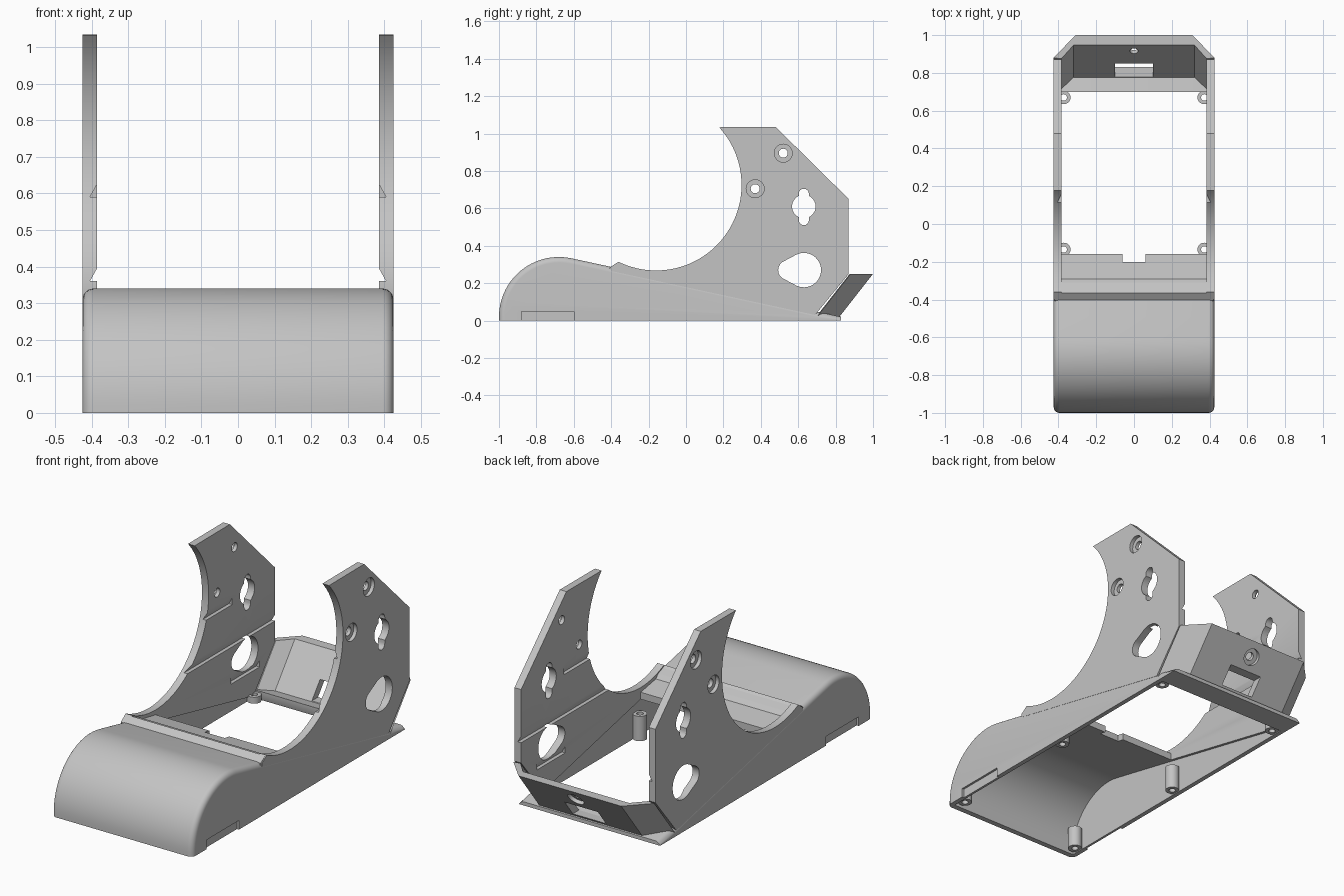
import bpy, bmesh, math
from mathutils import Vector

cube = bpy.data.objects.get("Cube")
if cube:
    bpy.data.objects.remove(cube, do_unlink=True)

grey = bpy.data.materials.new("light_grey_plastic")
grey.use_nodes = True
colour = (0.55, 0.55, 0.55, 1)
grey.diffuse_color = colour
grey.node_tree.nodes["Principled BSDF"].inputs["Base Color"].default_value = colour


def loft(name, rings, closed=False):
    """Join matching rings of points; cap the ends unless closed."""
    bm = bmesh.new()
    vs = [[bm.verts.new(p) for p in r] for r in rings]
    n = len(vs[0])
    pairs = list(zip(vs, vs[1:])) + ([(vs[-1], vs[0])] if closed else [])
    for a, b in pairs:
        for i in range(n):
            j = (i + 1) % n
            bm.faces.new((a[i], a[j], b[j], b[i]))
    if not closed:
        bm.faces.new(vs[0])
        bm.faces.new(vs[-1])
    bmesh.ops.recalc_face_normals(bm, faces=bm.faces)
    me = bpy.data.meshes.new(name)
    bm.to_mesh(me)
    bm.free()
    me.materials.append(grey)
    ob = bpy.data.objects.new(name, me)
    bpy.context.collection.objects.link(ob)
    return ob


def prism(name, yz, x0, x1):
    return loft(name, [[(x, y, z) for y, z in yz] for x in (x0, x1)])


def box(name, x0, x1, y0, y1, z0, z1):
    return prism(name, [(y0, z0), (y1, z0), (y1, z1), (y0, z1)], x0, x1)


def rod(name, start, end, radius, sides=32):
    a, b = Vector(start), Vector(end)
    q = (b - a).to_track_quat('Z', 'Y')
    ring = [q @ Vector((radius * math.cos(t), radius * math.sin(t), 0))
            for t in (math.tau * i / sides for i in range(sides))]
    return loft(name, [[p + c for c in ring] for p in (a, b)])


def activate(ob):
    bpy.ops.object.select_all(action='DESELECT')
    bpy.context.view_layer.objects.active = ob
    ob.select_set(True)


def cut(ob, *cutters):
    for c in cutters:
        m = ob.modifiers.new("cut", 'BOOLEAN')
        m.operation, m.solver, m.object = 'DIFFERENCE', 'EXACT', c
        activate(ob)
        bpy.ops.object.modifier_apply(modifier=m.name)
        bpy.data.objects.remove(c, do_unlink=True)


def smooth(ob):
    activate(ob)
    bpy.ops.object.shade_smooth_by_angle(angle=math.radians(30))


def arc(cy, cz, r, a0, a1, n):
    return [(cy + r * math.cos(math.radians(a0 + (a1 - a0) * i / n)),
             cz + r * math.sin(math.radians(a0 + (a1 - a0) * i / n))) for i in range(n + 1)]


def slope(y):
    return 0.333 - 0.217 * (y + 0.612)


HALF, INNER = 0.425, 0.385
CROWN = (-0.68, 0.02)
TAIL = 0.83


# Base shell: rounded nose, long falling top, softened side edges
def base_ring(x, inset):
    pts = [(-1 + inset, 0)] + arc(*CROWN, 0.32 - inset, 180, 77.8, 26)
    for i in range(1, 13):
        y = -0.612 + (TAIL + 0.612) * i / 12
        pts.append((y, max(slope(y) - inset, 0.004)))
    pts.append((TAIL, 0))
    return [(x, y, z) for y, z in pts]


ROUND = 0.03
side = [(HALF - ROUND + ROUND * math.sin(t), ROUND * (1 - math.cos(t)))
        for t in (math.pi / 2 * i / 6 for i in range(7))]
rings = [base_ring(-x, d) for x, d in reversed(side)] + [base_ring(x, d) for x, d in side]
base = loft("base_shell", rings)

cavity = [(-0.97, -0.05)] + arc(*CROWN, 0.29, 180, 77.8, 26)
cavity += [(0.70, slope(0.70) - 0.03), (0.72, -0.05)]
cut(base, prism("cavity_cutter", cavity, -0.4, 0.4),
    box("opening_cutter", -INNER, INNER, -0.16, 0.70, -0.1, 0.5),
    box("cable_notch_cutter", -0.06, 0.06, -0.20, -0.1, -0.1, 0.5))
# Shallow grip recesses low on each side
for s in (-1, 1):
    cut(base, box("recess_cutter", s * 0.413, s * 0.5, -0.88, -0.60, -0.05, 0.05))
smooth(base)

# Raised crossbar in front of the opening
bar = prism("crossbar", [(-0.41, 0.27), (-0.405, 0.286), (-0.365, 0.312), (-0.35, 0.302),
                         (-0.31, 0.287), (-0.29, 0.265), (-0.16, 0.242), (-0.16, 0.21)],
            -0.42, 0.42)
cut(bar, box("bar_notch_cutter", -0.06, 0.06, -0.20, -0.1, 0.1, 0.5))

# Side plates with a large round cradle cut
outline = arc(-0.16, 0.725, 0.457, 42.5, -116, 48)
outline += [(-0.40, 0.285), (-0.40, 0.265), (0.69, 0.03), (0.87, 0.25),
            (0.87, 0.65), (0.48, 1.035)]


def keyhole():
    big = arc(0.63, 0.27, 0.092, -115, 115, 24)
    small = arc(0.545, 0.27, 0.052, 115, 245, 14)
    return big + small


def slotted_hole():
    """Round hole with a narrow slot above and below."""
    w, r = 0.027, 0.063
    a = math.degrees(math.acos(w / r))
    right = arc(0.63, 0.61, r, -a, a, 10)
    left = arc(0.63, 0.61, r, 180 - a, 180 + a, 10)
    top = arc(0.63, 0.678, w, 0, 180, 8)
    bottom = arc(0.63, 0.537, w, 180, 360, 8)
    return right + top + left + bottom


for s, label in ((1, "left"), (-1, "right")):
    plate = prism(label + "_side_plate", outline, s * INNER, s * HALF)
    x0, x1 = s * 0.3, s * 0.5
    cut(plate, prism("keyhole_cutter", keyhole(), x0, x1),
        prism("slot_cutter", slotted_hole(), x0, x1))
    for y, z in ((0.52, 0.895), (0.37, 0.705)):
        cut(plate, rod("screw_cutter", (x0, y, z), (x1, y, z), 0.024),
            rod("counterbore_cutter", (s * 0.405, y, z), (x1, y, z), 0.048))
    # V grooves on the inner face
    for y0, y1, z in ((0.2, 0.5, 0.59), (0.0, 0.95, 0.36), (0.49, 0.735, 0.16)):
        vee = [(s * 0.38, z), (s * 0.405, z), (s * 0.38, z + 0.045)]
        cut(plate, loft("groove_cutter", [[(x, y, h) for x, h in vee] for y in (y0, y1)]))
    smooth(plate)

# Leaning rear wall with angled corners
plan = [(HALF, 0.70), (0.31, 0.82), (-0.31, 0.82), (-HALF, 0.70),
        (-INNER, 0.695), (-0.32, 0.767), (0.32, 0.767), (INNER, 0.695)]
wall = loft("rear_wall", [[(x, y + lean, z) for x, y in plan]
                          for lean, z in ((0, 0.02), (0.18, 0.25))])
cut(wall, box("wall_notch_cutter", -0.1, 0.1, 0.7, 1.1, 0.035, 0.125))
out = Vector((0, 0.23, -0.18)).normalized()
hole = Vector((0, 0.93, 0.2))
cut(wall, rod("wall_hole_cutter", hole - out * 0.2, hole + out * 0.2, 0.022),
    rod("wall_bore_cutter", hole + out * 0.005, hole + out * 0.2, 0.045))
smooth(wall)

# Hollow screw posts inside the base
for s, label in ((1, "left"), (-1, "right")):
    for spot, y, h in (("front", -0.92, 0.12), ("middle", -0.135, 0.14), ("rear", 0.67, 0.04)):
        post = rod(f"{label}_{spot}_screw_post", (s * 0.372, y, 0.005), (s * 0.372, y, h), 0.036, 24)
        cut(post, rod("post_cutter", (s * 0.372, y, -0.05), (s * 0.372, y, h + 0.05), 0.017, 24))
        smooth(post)
